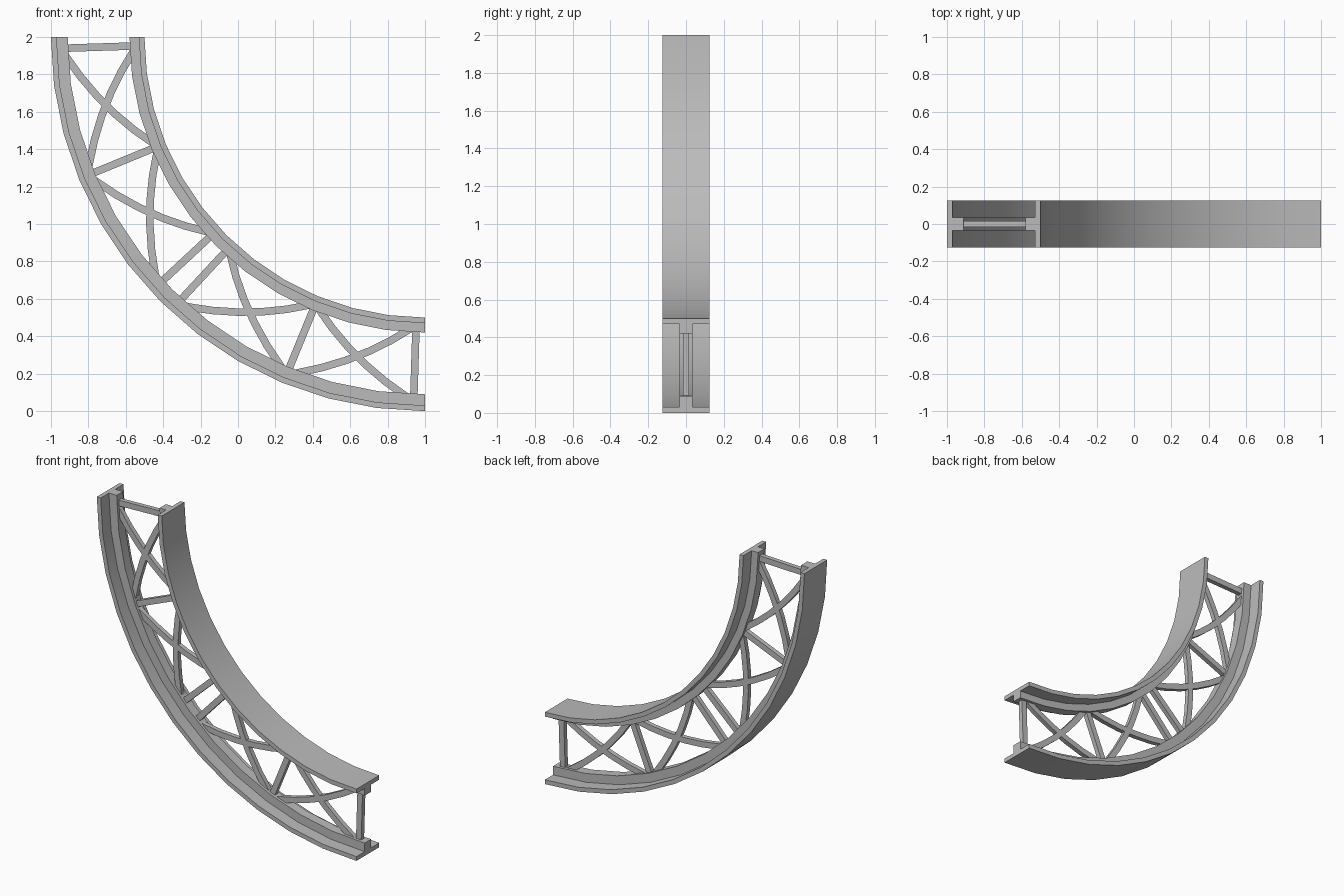
import bpy
from math import sin, cos, radians

cube = bpy.data.objects.get("Cube")
if cube:
    bpy.data.objects.remove(cube)

steel = bpy.data.materials.new("grey_steel")
GREY = (0.5, 0.5, 0.5, 1)
steel.diffuse_color = GREY
steel.use_nodes = True
steel.node_tree.nodes["Principled BSDF"].inputs["Base Color"].default_value = GREY

CENTRE_X, CENTRE_Z = 1.0, 2.0
BAR = 0.02        # half width of a bar in the plane of the arch
DEPTH = 0.016     # half depth of a bar


def polar(r, degrees, y=0):
    a = radians(degrees)
    return (CENTRE_X - r * cos(a), y, CENTRE_Z - r * sin(a))


def loft(name, rings, smooth=False):
    """Skin a row of matching closed rings and cap both ends."""
    n = len(rings[0])
    verts = [p for ring in rings for p in ring]
    faces = [list(range(n)), list(range(len(verts) - n, len(verts)))[::-1]]
    for i in range(len(rings) - 1):
        for j in range(n):
            k = (j + 1) % n
            faces.append([i * n + j, i * n + n + j, i * n + n + k, i * n + k])
    mesh = bpy.data.meshes.new(name)
    mesh.from_pydata(verts, [], faces)
    mesh.materials.append(steel)
    obj = bpy.data.objects.new(name, mesh)
    bpy.context.collection.objects.link(obj)
    bpy.ops.object.select_all(action='DESELECT')
    obj.select_set(True)
    bpy.context.view_layer.objects.active = obj
    bpy.ops.object.mode_set(mode='EDIT')
    bpy.ops.mesh.select_all(action='SELECT')
    bpy.ops.mesh.normals_make_consistent(inside=False)
    bpy.ops.object.mode_set(mode='OBJECT')
    if smooth:
        bpy.ops.object.shade_smooth_by_angle(angle=radians(30))
    return obj


def chord(name, flange, shoulder, web):
    """T-section rail swept through a quarter circle."""
    half = [(flange, 0.125), (shoulder, 0.125), (shoulder, 0.035), (web, 0.035)]
    section = half + [(r, -y) for r, y in reversed(half)]
    loft(name, [[polar(r, i * 7.5, y) for r, y in section] for i in range(13)], True)


def bar(name, start, end, steps):
    """Bar between two (radius, angle) points, bent to follow the arch."""
    path = []
    for i in range(steps + 1):
        t = i / steps
        r, a = (s + (e - s) * t for s, e in zip(start, end))
        path.append(polar(r, a))
    rings = []
    for i, (x, _, z) in enumerate(path):
        before, after = path[max(i - 1, 0)], path[min(i + 1, steps)]
        dx, dz = after[0] - before[0], after[2] - before[2]
        length = (dx * dx + dz * dz) ** 0.5
        nx, nz = -dz / length * BAR, dx / length * BAR
        rings.append([(x + s * nx, y, z + s * nz) for s, y in
                      ((1, DEPTH), (1, -DEPTH), (-1, -DEPTH), (-1, DEPTH))])
    loft(name, rings)


# Outer and inner rails
chord("outer_rail", 2.0, 1.97, 1.91)
chord("inner_rail", 1.5, 1.53, 1.58)

# Lattice, mirrored about the middle of the arch
for side, flip in (("upper", False), ("lower", True)):
    def place(r, a):
        return (r, 90 - a) if flip else (r, a)

    for i, a in enumerate((1.8, 22.3, 42.9)):
        bar(f"{side}_strut_{i + 1}", place(1.93, a), place(1.56, a), 1)
    for i, a in enumerate((1.8, 22.3)):
        bar(f"{side}_falling_brace_{i + 1}", place(1.925, a + 1.2), place(1.56, a + 19.6), 5)
        bar(f"{side}_rising_brace_{i + 1}", place(1.56, a + 1.0), place(1.925, a + 19.2), 5)
